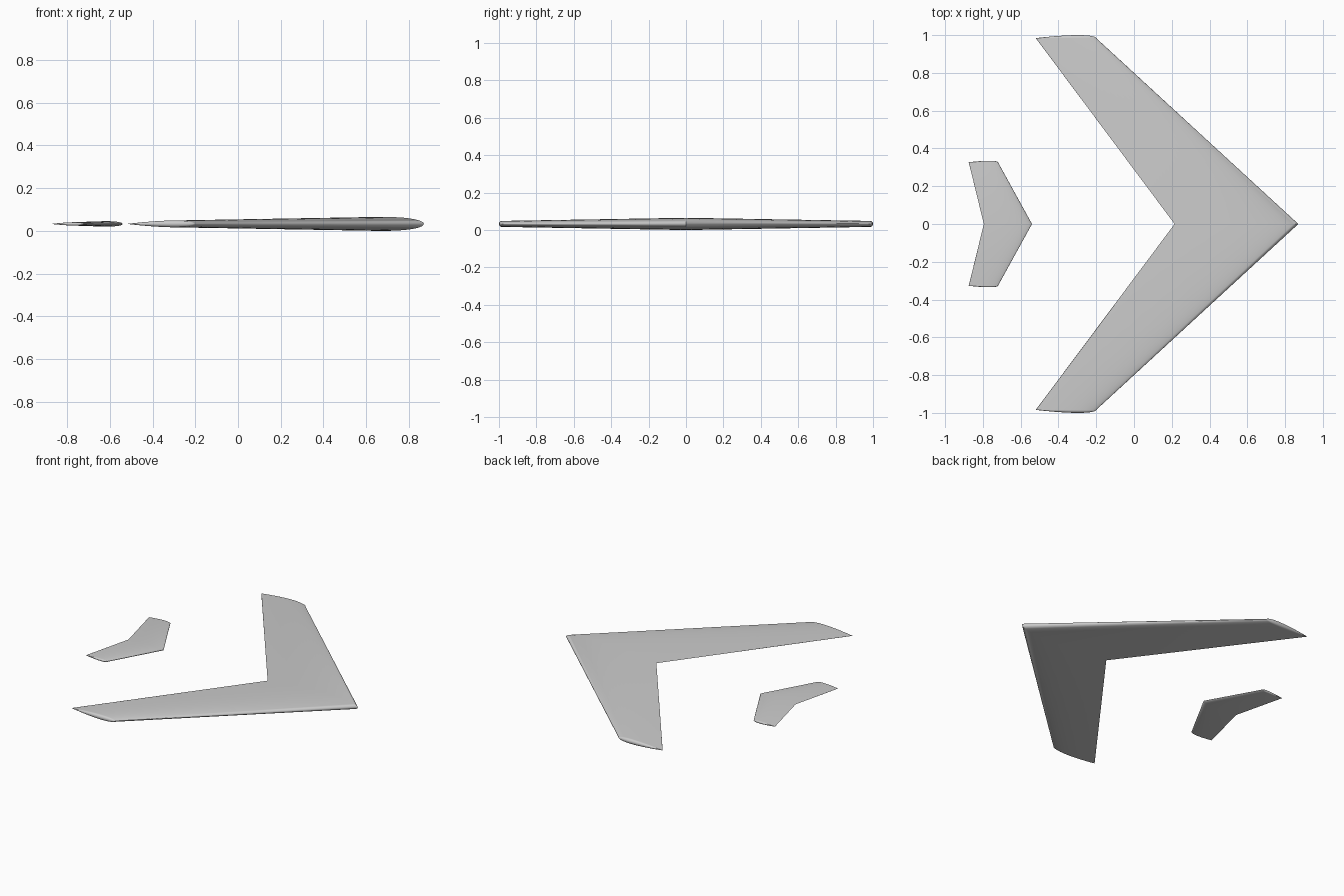
import bpy, bmesh
from math import sin, cos, pi, sqrt, radians

if "Cube" in bpy.data.objects:
    bpy.data.objects.remove(bpy.data.objects["Cube"])

MID_Z = 0.033      # chord plane height
STEPS = 24         # points along the chord
CAP_STEPS = 6      # rings in the rounded tip

grey = bpy.data.materials.new("light_grey")
grey.use_nodes = True
colour = (0.6, 0.6, 0.6, 1)
grey.diffuse_color = colour
grey.node_tree.nodes["Principled BSDF"].inputs["Base Color"].default_value = colour


def half_thickness(u):
    """Symmetric ten percent airfoil with a closed trailing edge."""
    return 0.5 * (0.2969 * sqrt(u) - 0.126 * u - 0.3516 * u**2
                  + 0.2843 * u**3 - 0.1036 * u**4)


def section(lead, trail, y, side=0, angle=0):
    """Closed airfoil ring; angle swings it round the chord to form the tip."""
    chord = lead - trail
    ring = []
    for i in range(2 * STEPS):
        u = (1 + cos(pi * i / STEPS)) / 2
        t = chord * max(half_thickness(u), 0)
        up = 1 if i < STEPS else -1
        ring.append((lead - chord * u, y + side * t * sin(angle),
                     MID_Z + up * t * cos(angle)))
    return ring


def swept_wing(name, root, tip, tip_y):
    """Loft from one rounded tip through the root to the other."""
    cap = [pi / 2 * k / CAP_STEPS for k in range(CAP_STEPS, -1, -1)]
    rings = [section(*tip, -tip_y, -1, a) for a in cap]
    rings.append(section(*root, 0))
    rings += [section(*tip, tip_y, 1, a) for a in reversed(cap)]

    bm = bmesh.new()
    loops = [[bm.verts.new(p) for p in ring] for ring in rings]
    n = 2 * STEPS
    for a, b in zip(loops, loops[1:]):
        for i in range(n):
            j = (i + 1) % n
            bm.faces.new((a[i], a[j], b[j], b[i]))
    bmesh.ops.remove_doubles(bm, verts=bm.verts, dist=0.00001)
    bmesh.ops.recalc_face_normals(bm, faces=bm.faces)

    mesh = bpy.data.meshes.new(name)
    bm.to_mesh(mesh)
    bm.free()
    mesh.materials.append(grey)
    obj = bpy.data.objects.new(name, mesh)
    bpy.context.collection.objects.link(obj)
    bpy.ops.object.select_all(action='DESELECT')
    obj.select_set(True)
    bpy.context.view_layer.objects.active = obj
    bpy.ops.object.shade_smooth_by_angle(angle=radians(35))


# Leading and trailing edge positions at root and tip
swept_wing("main_wing", (0.87, 0.215), (-0.2, -0.52), 0.984)
swept_wing("tail_plane", (-0.54, -0.795), (-0.72, -0.875), 0.327)
